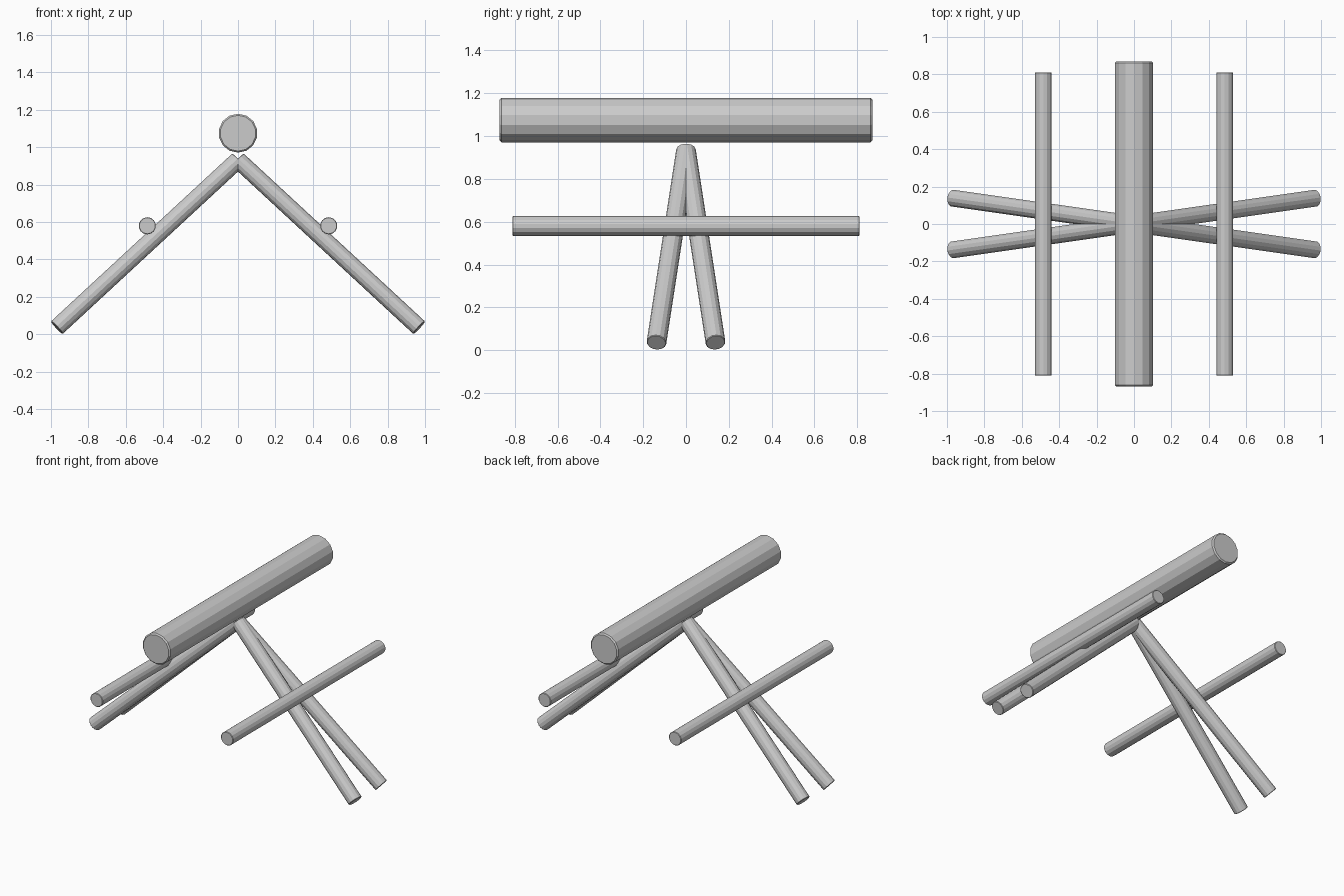
import bpy
from mathutils import Vector

if "Cube" in bpy.data.objects:
    bpy.data.objects.remove(bpy.data.objects["Cube"])


def rod(name, start, end, radius, sides, bevel):
    """Cylinder running between two points, with softened end rims."""
    a, b = Vector(start), Vector(end)
    bpy.ops.mesh.primitive_cylinder_add(vertices=sides, radius=radius,
                                        depth=(b - a).length, location=(a + b) / 2)
    ob = bpy.context.object
    ob.name = name
    ob.rotation_euler = (b - a).to_track_quat('Z', 'Y').to_euler()
    mod = ob.modifiers.new("rim", 'BEVEL')
    mod.width = bevel
    mod.segments = 1
    mod.limit_method = 'ANGLE'
    mod.angle_limit = 1.0
    return ob


# Top beam
rod("top_beam", (0, -0.87, 1.075), (0, 0.87, 1.075), 0.104, 14, 0.008)

for side, sx in (("left", -1), ("right", 1)):
    # Side rail
    rod(side + "_rail", (sx * 0.485, -0.81, 0.58), (sx * 0.485, 0.81, 0.58),
        0.046, 14, 0.003)
    # Splayed legs meeting under the beam
    for end, sy in (("front", -1), ("back", 1)):
        rod(f"{side}_{end}_leg", (sx * 0.969, sy * 0.138, 0.035), (0, 0, 0.932),
            0.046, 14, 0.003)
